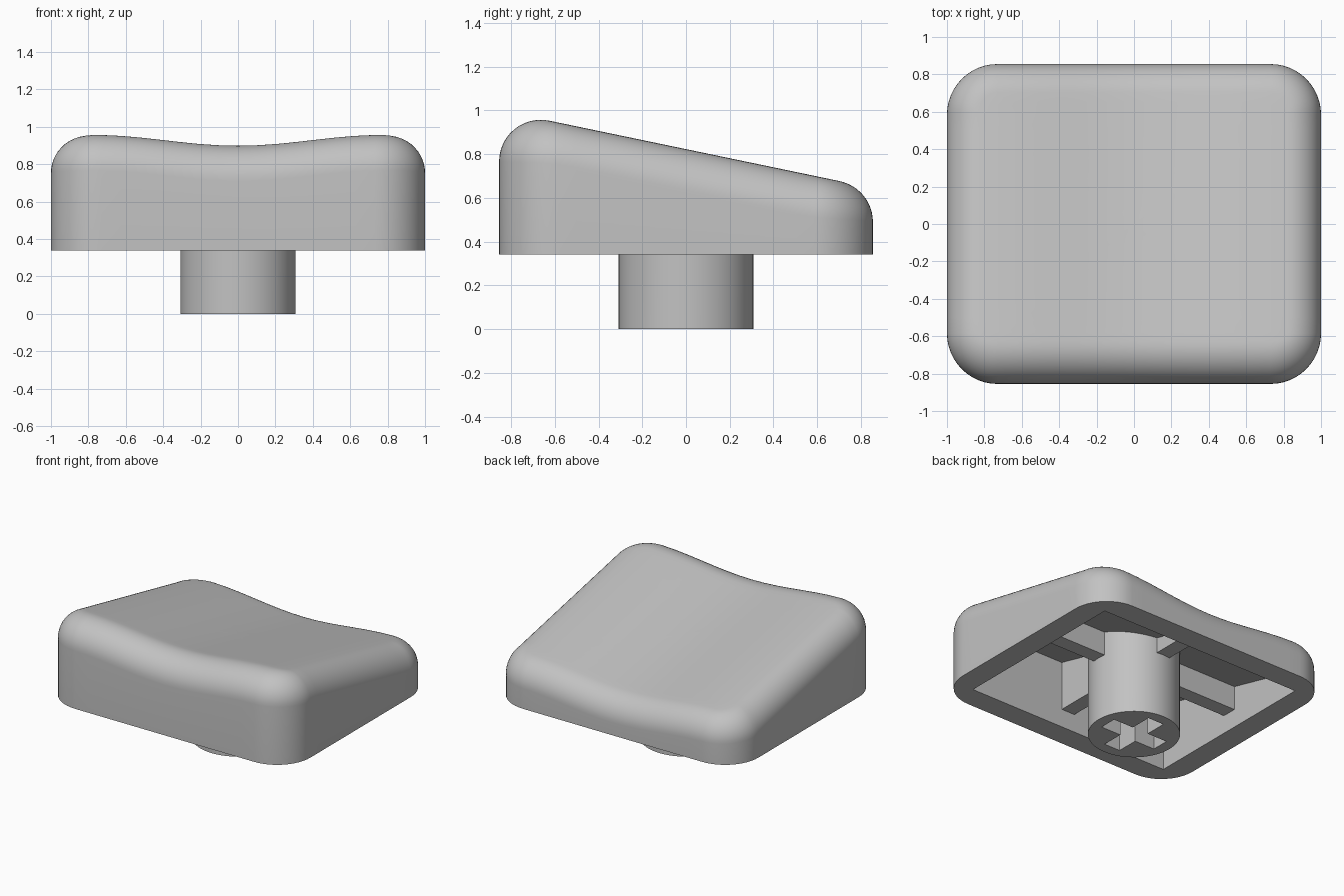
import bpy, bmesh, math
from mathutils import Vector, Matrix

if "Cube" in bpy.data.objects:
    bpy.data.objects.remove(bpy.data.objects["Cube"])

HX, HY, CORNER, FILLET, RIM_Z = 1.0, 0.855, 0.27, 0.19, 0.34
SLOPE = 0.208

grey = bpy.data.materials.new("light_grey")
grey.diffuse_color = (0.54, 0.54, 0.54, 1)
grey.use_nodes = True
grey.node_tree.nodes["Principled BSDF"].inputs["Base Color"].default_value = grey.diffuse_color


def make(name, bm):
    bmesh.ops.recalc_face_normals(bm, faces=bm.faces)
    mesh = bpy.data.meshes.new(name)
    bm.to_mesh(mesh)
    bm.free()
    mesh.materials.append(grey)
    ob = bpy.data.objects.new(name, mesh)
    bpy.context.collection.objects.link(ob)
    return ob


def box(name, lo, hi, ceiling=None):
    """Box between two corners; the upper face can follow a sloped ceiling."""
    bm = bmesh.new()
    bmesh.ops.create_cube(bm, size=1)
    for v in bm.verts:
        top = v.co.z > 0
        v.co = Vector([b if c > 0 else a for a, b, c in zip(lo, hi, v.co)])
        if ceiling and top:
            v.co.z = ceiling(v.co.y)
    return make(name, bm)


def cut(ob, cutter):
    mod = ob.modifiers.new("cut", 'BOOLEAN')
    mod.operation, mod.solver, mod.object = 'DIFFERENCE', 'EXACT', cutter
    bpy.context.view_layer.objects.active = ob
    bpy.ops.object.modifier_apply(modifier=mod.name)
    bpy.data.objects.remove(cutter)


def smooth(ob):
    bpy.ops.object.select_all(action='DESELECT')
    ob.select_set(True)
    bpy.context.view_layer.objects.active = ob
    bpy.ops.object.shade_smooth_by_angle(angle=math.radians(30))


def top_z(x, y):
    """Tilted top with a shallow trough along y."""
    return 0.765 - SLOPE * y + 0.029 * (1 - math.cos(math.pi * x / 0.78))


def ceiling_z(y):
    return 0.665 - 0.25 * y


# Rounded rectangle outline with outward normals
outline = []
for k, (sx, sy) in enumerate([(1, 1), (-1, 1), (-1, -1), (1, -1)]):
    c = Vector((sx * (HX - CORNER), sy * (HY - CORNER)))
    for i in range(13):
        a = math.pi / 2 * (k + i / 12)
        n = Vector((math.cos(a), math.sin(a)))
        outline.append((c + n * CORNER, n))
    # points along the following straight side
    nx, ny = [(-1, 1), (-1, -1), (1, -1), (1, 1)][k]
    end = Vector((nx * (HX - CORNER), ny * (HY - CORNER))) + n * CORNER
    start = outline[-1][0].copy()
    outline += [(start.lerp(end, j / 14), n) for j in range(1, 14)]

# Key body: wall, rolled edge, then rings closing over the top
bm = bmesh.new()
rings = [[bm.verts.new((p.x, p.y, RIM_Z)) for p, n in outline]]
STEPS = 12
for s in range(STEPS + 1):
    ring = []
    for p, n in outline:
        t0 = top_z(p.x, p.y)
        q = p - n * FILLET
        slope = (top_z(q.x, q.y) - t0) / FILLET
        th = math.atan2(1, slope) * s / STEPS
        d = FILLET * (1 - math.cos(th))
        drop = slope * (d - FILLET) + FILLET * (math.sqrt(1 + slope ** 2) - math.sin(th))
        q = p - n * d
        ring.append(bm.verts.new((q.x, q.y, top_z(q.x, q.y) - drop)))
    rings.append(ring)
inner = [v.co.copy() for v in rings[-1]]
for s in range(1, 14):
    f = 1 - s / 14
    rings.append([bm.verts.new((c.x * f, c.y * f, top_z(c.x * f, c.y * f))) for c in inner])
N = len(outline)
for a, b in zip(rings, rings[1:]):
    for i in range(N):
        j = (i + 1) % N
        bm.faces.new((a[i], a[j], b[j], b[i]))
centre = bm.verts.new((0, 0, top_z(0, 0)))
for i in range(N):
    bm.faces.new((rings[-1][i], rings[-1][(i + 1) % N], centre))
bm.faces.new(rings[0])
body = make("key_body", bm)

# Hollow underside with sloped ceiling
cut(body, box("cavity_cutter", (-0.83, -0.685, 0.2), (0.83, 0.685, 1), ceiling_z))
smooth(body)

# Round stem with a cross-shaped socket
bm = bmesh.new()
bmesh.ops.create_cone(bm, cap_ends=True, segments=64, radius1=0.308, radius2=0.308,
                      depth=0.69, matrix=Matrix.Translation((0, 0, 0.345)))
stem = make("stem", bm)
for v in stem.data.vertices:
    if v.co.z > 0.5:
        v.co.z = ceiling_z(v.co.y) + 0.01
L, W = 0.228, 0.065
cut(stem, box("socket_cutter", (-L, -W, -0.1), (L, W, 0.42)))
cut(stem, box("socket_cutter", (-W, -L, -0.1), (W, L, 0.42)))
smooth(stem)

# Four ribs from the stem to the walls
def rib_top(y):
    return ceiling_z(y) + 0.01


T = 0.055
for side, s in (("right", 1), ("left", -1)):
    xs = sorted((s * 0.29, s * 0.84))
    box(side + "_rib", (xs[0], -T, 0.475), (xs[1], T, 1), rib_top)
for side, s in (("back", 1), ("front", -1)):
    ys = sorted((s * 0.29, s * 0.695))
    box(side + "_rib", (-T, ys[0], 0.475), (T, ys[1], 1), rib_top)
